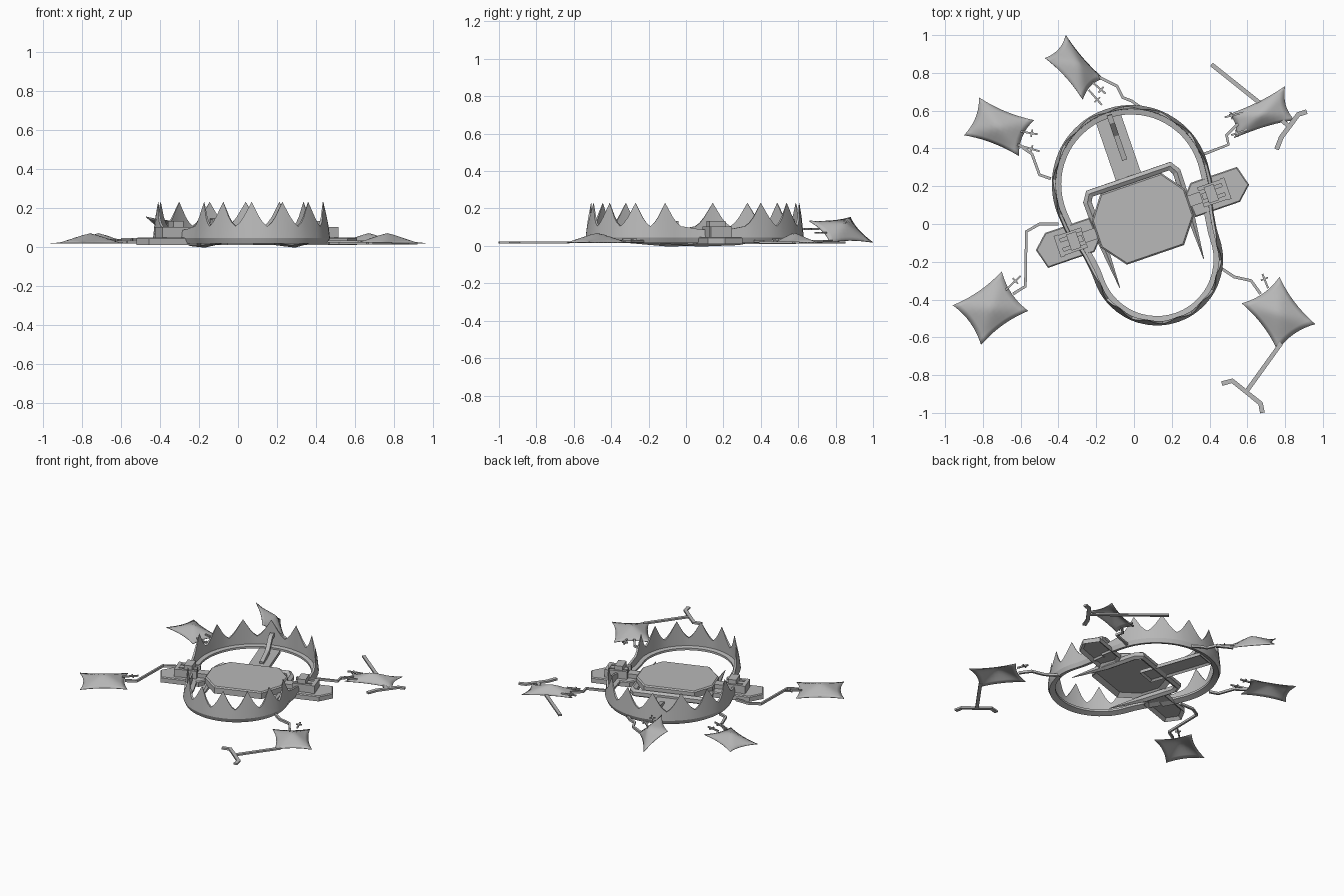
import bpy, bmesh, math
from mathutils import Vector, Matrix

cube = bpy.data.objects.get("Cube")
if cube:
    bpy.data.objects.remove(cube, do_unlink=True)

steel = bpy.data.materials.new("grey_steel")
steel.use_nodes = True
GREY = (0.48, 0.48, 0.48, 1)
steel.diffuse_color = GREY
steel.node_tree.nodes["Principled BSDF"].inputs["Base Color"].default_value = GREY

# The trap sits turned on the ground; its own axes are u (across hinges) and v
TRAP = Matrix.Translation((0.045, 0.035, 0)) @ Matrix.Rotation(math.radians(19), 4, 'Z')
WORLD = Matrix.Identity(4)


def finish(name, bm, frame=TRAP, smooth=None):
    bmesh.ops.recalc_face_normals(bm, faces=bm.faces[:])
    me = bpy.data.meshes.new(name)
    bm.to_mesh(me)
    bm.free()
    me.materials.append(steel)
    ob = bpy.data.objects.new(name, me)
    bpy.context.collection.objects.link(ob)
    ob.matrix_world = frame
    if smooth:
        bpy.ops.object.select_all(action='DESELECT')
        ob.select_set(True)
        bpy.context.view_layer.objects.active = ob
        bpy.ops.object.shade_smooth_by_angle(angle=math.radians(smooth))
    return ob


def slab(name, outline, z0, z1, bevel=0, hollow=0):
    """Extruded outline with an optional top bevel and hollow underside."""
    bm = bmesh.new()
    base = bm.faces.new([bm.verts.new((x, y, z0)) for x, y in outline])
    ext = bmesh.ops.extrude_face_region(bm, geom=[base], use_keep_orig=True)
    top = [g for g in ext["geom"] if isinstance(g, bmesh.types.BMVert)]
    for v in top:
        v.co.z = z1
    if hollow:
        bmesh.ops.recalc_face_normals(bm, faces=bm.faces[:])
        bmesh.ops.inset_region(bm, faces=[base], thickness=hollow)
        for v in base.verts:
            v.co.z += (z1 - z0) * 0.5
    if bevel:
        edges = [e for e in bm.edges if all(v in top for v in e.verts)]
        bmesh.ops.bevel(bm, geom=edges, offset=bevel, segments=1, affect='EDGES')
    return finish(name, bm)


def box(name, u, v, z, su, sv, sz):
    a, b = su / 2, sv / 2
    return slab(name, [(u - a, v - b), (u + a, v - b), (u + a, v + b), (u - a, v + b)],
                z - sz / 2, z + sz / 2)


def rod(name, points, radius, frame=WORLD, tips=None, sides=4, squash=1):
    """Faceted tube along a path; tips scales each point, squash flattens it."""
    bm = bmesh.new()
    pts = [Vector(p) for p in points]
    rings = []
    for i, p in enumerate(pts):
        before = (p - pts[i - 1]).normalized() if i else Vector()
        after = (pts[i + 1] - p).normalized() if i < len(pts) - 1 else Vector()
        d = (before + after).normalized()
        side = d.cross(Vector((0, 0, 1))).normalized()
        up = side.cross(d) * squash
        r = radius * (tips[i] if tips else 1)
        ring = []
        for k in range(sides):
            a = 2 * math.pi * (k + 0.5) / sides
            ring.append(bm.verts.new(p + r * (side * math.cos(a) + up * math.sin(a))))
        rings.append(ring)
    for a, b in zip(rings, rings[1:]):
        for k in range(sides):
            bm.faces.new((a[k], a[(k + 1) % sides], b[(k + 1) % sides], b[k]))
    bm.faces.new(rings[0])
    bm.faces.new(rings[-1])
    return finish(name, bm, frame)


def jaw(name, half, end, straight, sign, pitch, tilt, teeth=7):
    """Toothed half loop: two sides, end apart at the hinge, joined by a semicircle."""
    arc = math.pi * half
    total = arc + 2 * straight

    def place(s, inset, z):
        if straight <= s <= straight + arc:
            a = (s - straight) / half
            u, v = (half - inset) * math.cos(a), straight + (half - inset) * math.sin(a)
        else:
            v = min(s, total - s)
            u = end + (half - end) * math.sin(v / straight * math.pi / 2) - inset
            u = u if s < straight else -u
        return u, v * sign, z

    first = total / 2 - teeth * pitch / 2
    stations = [(0, 0.08), (first * 0.5, 0.09)]
    for i in range(teeth):
        for t in (-1, -0.75, -0.5, 0, 0.5, 0.75):
            stations.append((first + pitch * (i + 0.5 + t / 2),
                             0.105 + 0.125 * (1 - abs(t)) ** 1.4))
    stations += [(total - first, 0.105), (total - first * 0.5, 0.09), (total, 0.08)]
    bm = bmesh.new()
    rings = []
    for s, h in stations:
        lean = tilt * (h - 0.05) / 0.18
        thick = 0.014 * (0.25 - h) / 0.14
        section = [(0.012, 0.016), (0, 0.045), (lean, h), (lean + thick, h),
                   (0.022, 0.05), (0.05, 0.045), (0.05, 0.03)]
        rings.append([bm.verts.new(place(s, o, z)) for o, z in section])
    for a, b in zip(rings, rings[1:]):
        for k in range(len(a)):
            m = (k + 1) % len(a)
            bm.faces.new((a[k], a[m], b[m], b[k]))
    bm.faces.new(rings[0])
    bm.faces.new(rings[-1])
    finish(name, bm, smooth=22)


jaw("back_jaw", 0.42, 0.4, 0.185, 1, 0.197, 0.02)
jaw("front_jaw", 0.35, 0.385, 0.235, -1, 0.172, 0.025)

# Trigger pan with cut corners
pan = [(-0.16, -0.21), (0.16, -0.21), (0.26, -0.08), (0.26, 0.07),
       (0.17, 0.19), (-0.17, 0.19), (-0.26, 0.07), (-0.26, -0.08)]
slab("trigger_pan", pan, 0.035, 0.085, bevel=0.008, hollow=0.03)

# U-shaped frame whose arms taper to points
rod("pan_frame", [(-0.235, -0.315, 0.02), (-0.245, -0.05, 0.022), (-0.25, 0.17, 0.03),
                  (-0.225, 0.21, 0.035), (0.225, 0.21, 0.035), (0.25, 0.17, 0.03),
                  (0.245, -0.05, 0.022), (0.235, -0.315, 0.02)],
    0.026, TRAP, [0.08, 1, 1, 1, 1, 1, 1, 0.08], 6)

# Rear arm and its latch reaching over the jaw
slab("rear_arm", [(-0.07, 0.1), (0.07, 0.1), (0.07, 0.56), (-0.07, 0.56)],
     0.01, 0.034, hollow=0.02)
rod("latch", [(0.01, 0.32, 0.035), (0.01, 0.46, 0.06), (0.01, 0.53, 0.125),
              (0.01, 0.57, 0.13)], 0.02, TRAP)

# Hinge bases, one corner cut, with cheeks, pin and post
for side, label in ((1, "left"), (-1, "right")):
    base = [(0.265, -0.09), (0.515, -0.09), (0.59, -0.02),
            (0.56, 0.09), (0.3, 0.09), (0.255, 0.04)]
    slab(label + "_hinge_base", [(u * side, v * side) for u, v in base], 0.01, 0.048,
         bevel=0.006, hollow=0.025)
    for v in (-0.045, 0.045):
        box(label + "_hinge_cheek", 0.4 * side, v, 0.075, 0.15, 0.022, 0.055)
    box(label + "_hinge_post", 0.385 * side, 0, 0.09, 0.055, 0.09, 0.085)
    box(label + "_hinge_pin", 0.4 * side, 0, 0.085, 0.13, 0.035, 0.03)
    box(label + "_hinge_stop", 0.465 * side, 0, 0.075, 0.025, 0.12, 0.055)
    box(label + "_hinge_link", 0.29 * side, 0, 0.06, 0.08, 0.06, 0.035)


def sheet(name, corners, bulge=0.05, n=10):
    """Peaked four-cornered sheet with edges drawn inward."""
    c = [Vector(p) for p in corners]
    normal = (c[1] - c[0]).cross(c[3] - c[0]).normalized()
    if normal.z < 0:
        normal = -normal
    bm = bmesh.new()
    grid = []
    for i in range(n + 1):
        row = []
        for j in range(n + 1):
            s, t = 2 * i / n - 1, 2 * j / n - 1
            a, b = s * (1 - 0.14 * (1 - t * t)), t * (1 - 0.14 * (1 - s * s))
            low = c[0].lerp(c[1], (a + 1) / 2)
            high = c[3].lerp(c[2], (a + 1) / 2)
            lift = bulge * (1 - (abs(s) ** 4 + abs(t) ** 4) ** 0.3) if max(abs(s), abs(t)) < 1 else 0
            row.append(bm.verts.new(low.lerp(high, (b + 1) / 2) + normal * max(lift, 0)))
        grid.append(row)
    for i in range(n):
        for j in range(n):
            bm.faces.new((grid[i][j], grid[i + 1][j], grid[i + 1][j + 1], grid[i][j + 1]))
    ob = finish(name, bm, WORLD, 50)
    mod = ob.modifiers.new("thickness", 'SOLIDIFY')
    mod.thickness = 0.004


def flat(points, z=0.02):
    return [(x, y, z) for x, y in points]


# Ground sheets around the trap
sheet("back_sheet", [(-0.36, 1.0, 0.02), (-0.16, 0.77, 0.02),
                     (-0.27, 0.66, 0.135), (-0.47, 0.88, 0.155)], 0.05)
sheet("back_right_sheet", flat([(-0.82, 0.67), (-0.53, 0.55), (-0.61, 0.36), (-0.9, 0.47)]))
sheet("front_right_sheet", flat([(-0.7, -0.25), (-0.56, -0.46), (-0.81, -0.64), (-0.96, -0.43)]))
sheet("front_left_sheet", flat([(0.57, -0.42), (0.77, -0.28), (0.96, -0.53), (0.76, -0.67)]))
sheet("back_left_sheet", flat([(0.8, 0.73), (0.85, 0.55), (0.53, 0.455), (0.5, 0.58)]))

# Bent wires from the trap to each sheet
wires = [
    [(0.03, 0.62), (-0.01, 0.65), (-0.06, 0.67), (-0.09, 0.73), (-0.15, 0.76), (-0.19, 0.78)],
    [(-0.44, 0.24), (-0.5, 0.26), (-0.54, 0.37), (-0.61, 0.42)],
    [(-0.4, 0), (-0.5, 0), (-0.57, -0.04), (-0.575, -0.33), (-0.64, -0.37)],
    [(0.44, -0.22), (0.53, -0.28), (0.62, -0.3), (0.67, -0.37)],
    [(0.37, 0.37), (0.5, 0.42), (0.49, 0.47), (0.55, 0.53)],
]
for w in wires:
    rod("wire", flat(w, 0.025), 0.011)

# Short pegs with a crossbar beside each sheet
pegs = [((-0.24, 0.71), (-0.17, 0.63), 0.09), ((-0.22, 0.75), (-0.15, 0.69), 0.07),
        ((-0.62, 0.42), (-0.5, 0.385), 0.035), ((-0.6, 0.49), (-0.51, 0.475), 0.04),
        ((-0.68, -0.35), (-0.6, -0.275), 0.035), ((0.71, -0.34), (0.68, -0.265), 0.035),
        ((0.58, 0.59), (0.48, 0.565), 0.035), ((0.6, 0.5), (0.515, 0.47), 0.035)]
for a, b, z in pegs:
    a, b = Vector((*a, z)), Vector((*b, z))
    rod("peg", [a, b], 0.007)
    mid = a.lerp(b, 0.65)
    across = (b - a).cross(Vector((0, 0, 1))).normalized() * 0.02
    rod("peg_crossbar", [mid - across, mid + across], 0.006)

# Long flat stakes with bent cross handles
stakes = [("back", [(0.41, 0.845), (0.83, 0.51)],
           [(0.915, 0.595), (0.87, 0.58), (0.78, 0.46), (0.755, 0.395)]),
          ("front", [(0.78, -0.63), (0.6, -0.88)],
           [(0.465, -0.845), (0.52, -0.83), (0.67, -0.95), (0.68, -1.0)])]
for label, shaft, handle in stakes:
    rod(label + "_stake", flat(shaft, 0.018), 0.016, squash=0.5)
    rod(label + "_stake_handle", flat(handle, 0.018), 0.018, squash=0.5)
